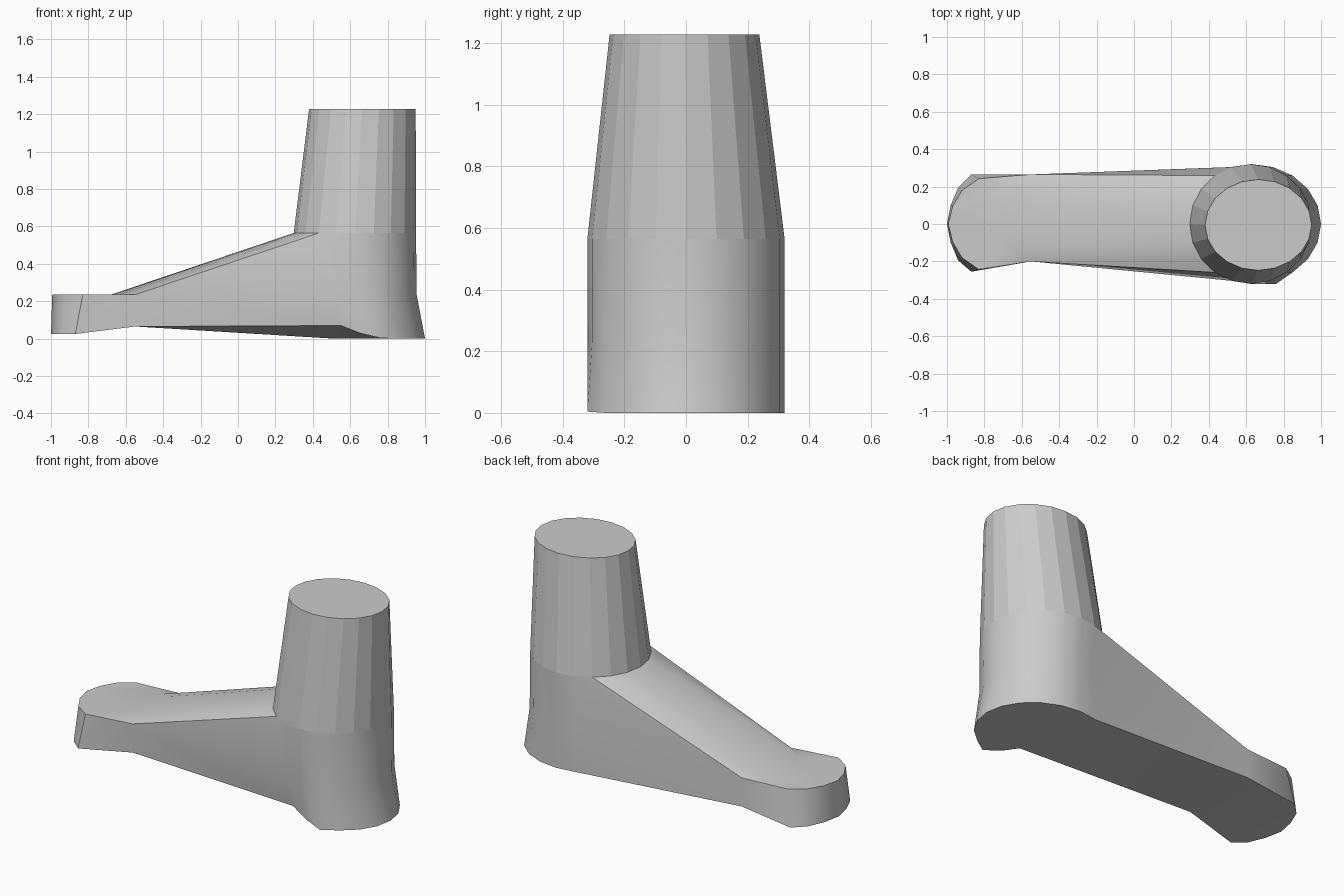
import bpy, bmesh
from math import sin, cos, pi, radians, sqrt

if "Cube" in bpy.data.objects:
    bpy.data.objects.remove(bpy.data.objects["Cube"])

N = 20
FRONT = range(7, 14)          # ring points that reach forward to the toe


def ellipse(cx, cy, rx, ry, z):
    return [(cx + rx * cos(2 * pi * i / N), cy + ry * sin(2 * pi * i / N), z) for i in range(N)]


def bridge(bm, a, b, skip=()):
    for i in range(N):
        if i not in skip:
            j = (i + 1) % N
            bm.faces.new((a[i], a[j], b[j], b[i]))


def finish(bm, name, smooth):
    bmesh.ops.recalc_face_normals(bm, faces=bm.faces)
    me = bpy.data.meshes.new(name)
    bm.to_mesh(me)
    bm.free()
    ob = bpy.data.objects.new(name, me)
    bpy.context.collection.objects.link(ob)
    if smooth:
        bpy.ops.object.select_all(action='DESELECT')
        ob.select_set(True)
        bpy.context.view_layer.objects.active = ob
        bpy.ops.object.shade_smooth_by_angle(angle=radians(smooth))
    return ob


def stretch(ring, z, bulge):
    """Pull the front of a heel ring out to the toe joint."""
    out = list(ring)
    for i in FRONT:
        s = sin(2 * pi * i / N) / sin(2 * pi * 7 / N)
        out[i] = (-0.55 - bulge * sqrt(max(0, 1 - s * s)), 0.0325 + 0.2325 * s, z)
    return out


# Leg: tapered, flat-sided tube with a flat top
ankle = ellipse(0.625, 0, 0.327, 0.32, 0.565)
bm = bmesh.new()
low = [bm.verts.new(p) for p in ankle]
high = [bm.verts.new(p) for p in ellipse(0.665, -0.005, 0.285, 0.243, 1.228)]
bridge(bm, low, high)
bm.faces.new(high)
finish(bm, "leg", 0)

# Foot: ankle ring lofted down to a stretched outline, then to the sole
bm = bmesh.new()
mid_pts = stretch(ellipse(0.63, 0, 0.325, 0.32, 0.235), 0.235, 0.13)
sole_pts = stretch(ellipse(0.63, 0, 0.37, 0.32, 0.0), 0.065, 0.0)
sole_pts[14] = (0.55, -0.27, 0.07)      # raised arch on the inner side
sole_pts[15] = (0.65, -0.297, 0.03)
sole_pts[16] = (0.76, -0.32, 0.004)
top, mid, sole = [[bm.verts.new(p) for p in r] for r in (ankle, mid_pts, sole_pts)]
bridge(bm, top, mid)
bridge(bm, mid, sole, skip=range(7, 13))

# Sole: strips across the foot
bm.faces.new((sole[0], sole[1], sole[N - 1]))
for i in range(1, 7):
    bm.faces.new((sole[i], sole[i + 1], sole[N - i - 1], sole[N - i]))

# Toe: rounded flat block joined to the front of the foot
toe_top = [(-0.83, 0.243), (-0.92, 0.18), (-0.97, 0.095), (-0.993, 0),
           (-0.97, -0.095), (-0.92, -0.18), (-0.83, -0.243)]
toe_low = [(-0.87, 0.265), (-0.94, 0.195), (-0.98, 0.1), (-1.0, 0),
           (-0.98, -0.1), (-0.94, -0.195), (-0.87, -0.255)]
tt = [mid[7]] + [bm.verts.new((x, y, 0.235)) for x, y in toe_top] + [mid[13]]
tl = [sole[7]] + [bm.verts.new((x, y, 0.025)) for x, y in toe_low] + [sole[13]]
for i in range(8):
    bm.faces.new((tt[i], tt[i + 1], tl[i + 1], tl[i]))
bm.faces.new(tt + [mid[i] for i in range(12, 7, -1)])
bm.faces.new(tl[1:8])
bm.faces.new((tl[0], tl[1], tl[7], tl[8]))
bmesh.ops.delete(bm, geom=[v for v in bm.verts if not v.link_faces], context='VERTS')
finish(bm, "foot", 42)
